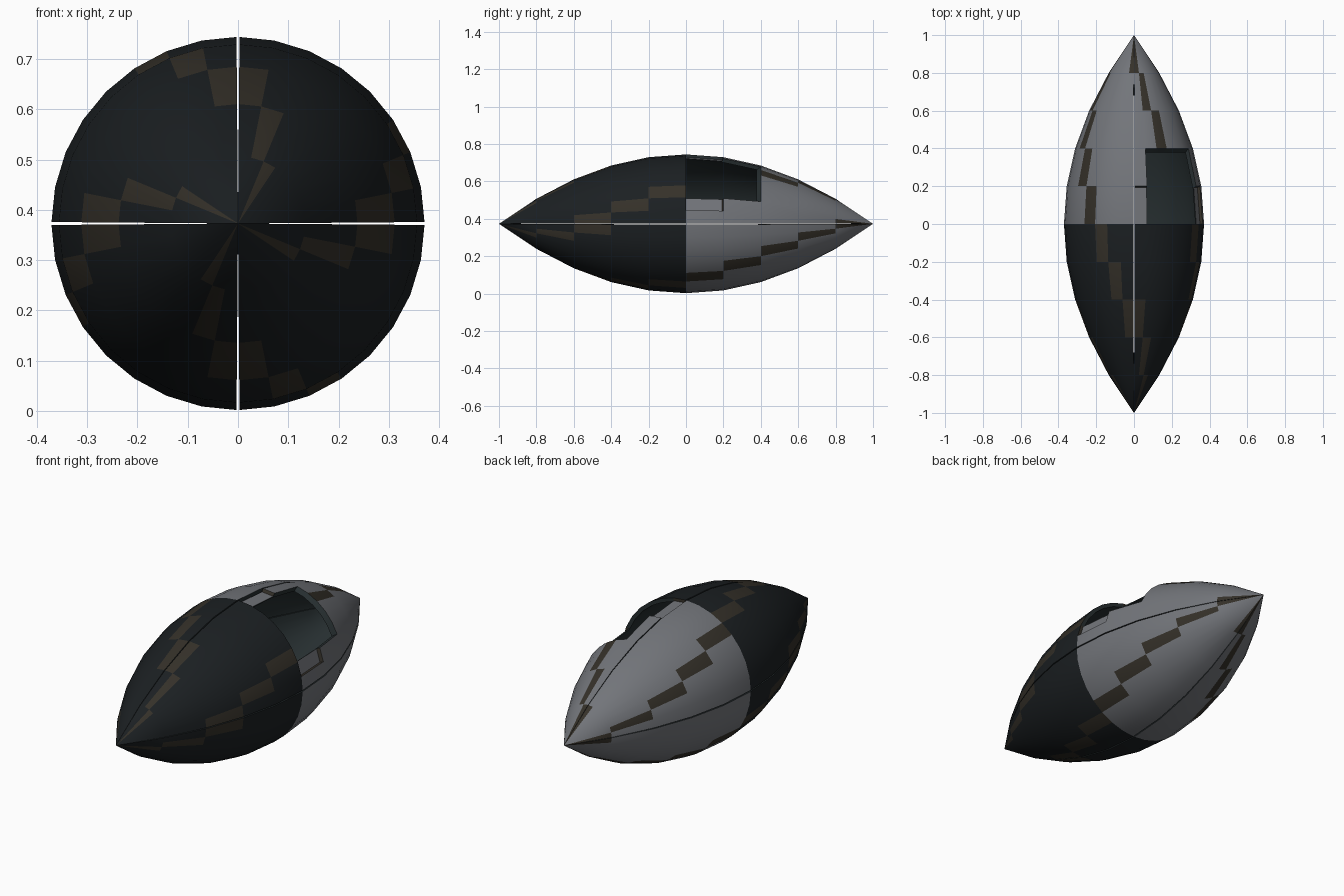
import bpy, bmesh, math
from mathutils import Vector

if "Cube" in bpy.data.objects:
    bpy.data.objects.remove(bpy.data.objects["Cube"])

R, CZ = 0.371, 0.373       # greatest radius, axis height
SEG, RINGS = 8, 10         # faces per quarter, rings along the axis
GAP = 0.008                # half angle of the seam between quarters
INNER, PRESSED = 0.945, 0.96


def material(name, rgb):
    m = bpy.data.materials.new(name)
    m.diffuse_color = (*rgb, 1)
    m.use_nodes = True
    m.node_tree.nodes["Principled BSDF"].inputs["Base Color"].default_value = m.diffuse_color
    return m


MATS = [material("black_hull", (0.011, 0.014, 0.016)),
        material("grey_hull", (0.17, 0.178, 0.195)),
        material("brown_patch", (0.035, 0.030, 0.022)),
        material("dark_teal_lining", (0.019, 0.027, 0.029))]
BLACK, GREY, BROWN, LINING = range(4)

# Stepped brown patches: face index in each ring, repeated in every quarter
PATCH = [(2,), (1,), (0, 7), (6,), (5,), (4,), (3,), (2,), (1,), (0, 7)]


def point(quarter, i, j, scale):
    y = -1 + 2 * i / RINGS
    r = R * (1 - y * y)
    a = j * math.pi / 2 / SEG
    a = min(max(a, GAP), math.pi / 2 - GAP) + quarter * math.pi / 2
    return Vector((r * math.sin(a), y, r * math.cos(a))) * scale_axis(scale)


def scale_axis(s):
    return s


def shell_quarter(name, quarter, hole=(), pressed=()):
    bm = bmesh.new()

    def level(i, j):
        if not (0 <= i < RINGS and 0 <= j < SEG) or (i, j) in hole:
            return INNER
        return PRESSED if (i, j) in pressed else 1.0

    def face(pts, mat):
        unique = []
        for p in pts:
            if all((p - u).length > 1e-5 for u in unique):
                unique.append(p)
        if len(unique) > 2:
            f = bm.faces.new([bm.verts.new(p) for p in unique])
            f.material_index = mat

    for i in range(RINGS):
        for j in range(SEG):
            if (i, j) in hole:
                continue
            top = level(i, j)
            loop = [(i, j), (i + 1, j), (i + 1, j + 1), (i, j + 1)]
            sides = [(i, j - 1), (i + 1, j), (i, j + 1), (i - 1, j)]
            colour = BROWN if j in PATCH[i] else (BLACK if i < 5 else GREY)
            # outer skin and lining
            face([point(quarter, *c, top) for c in loop], colour)
            face([point(quarter, *c, INNER) for c in reversed(loop)], LINING)
            # walls wherever the neighbouring face is lower
            for k, side in enumerate(sides):
                low = level(*side)
                if low < top:
                    a, b = loop[k], loop[(k + 1) % 4]
                    face([point(quarter, *b, top), point(quarter, *a, top),
                          point(quarter, *a, low), point(quarter, *b, low)],
                         BROWN if low == PRESSED else LINING)
    bmesh.ops.remove_doubles(bm, verts=bm.verts, dist=1e-5)
    # make the outer skin point outwards
    for f in bm.faces:
        if f.material_index != LINING:
            c = f.calc_center_median()
            if f.normal.length == 0:
                f.normal_update()
    bmesh.ops.recalc_face_normals(bm, faces=bm.faces)
    me = bpy.data.meshes.new(name)
    bm.to_mesh(me)
    bm.free()
    for m in MATS:
        me.materials.append(m)
    ob = bpy.data.objects.new(name, me)
    ob.location.z = CZ
    bpy.context.collection.objects.link(ob)
    bpy.ops.object.select_all(action='DESELECT')
    ob.select_set(True)
    bpy.context.view_layer.objects.active = ob
    bpy.ops.object.shade_smooth_by_angle(angle=math.radians(30))


# Upper right quarter carries the open hatch with two sunken faces beside it
hatch = {(i, j) for i in (5, 6) for j in range(1, 6)}
shell_quarter("upper_right_shell", 0, hatch, {(5, 0), (5, 6)})
for n, name in enumerate(["lower_right_shell", "lower_left_shell", "upper_left_shell"], 1):
    shell_quarter(name, n)
